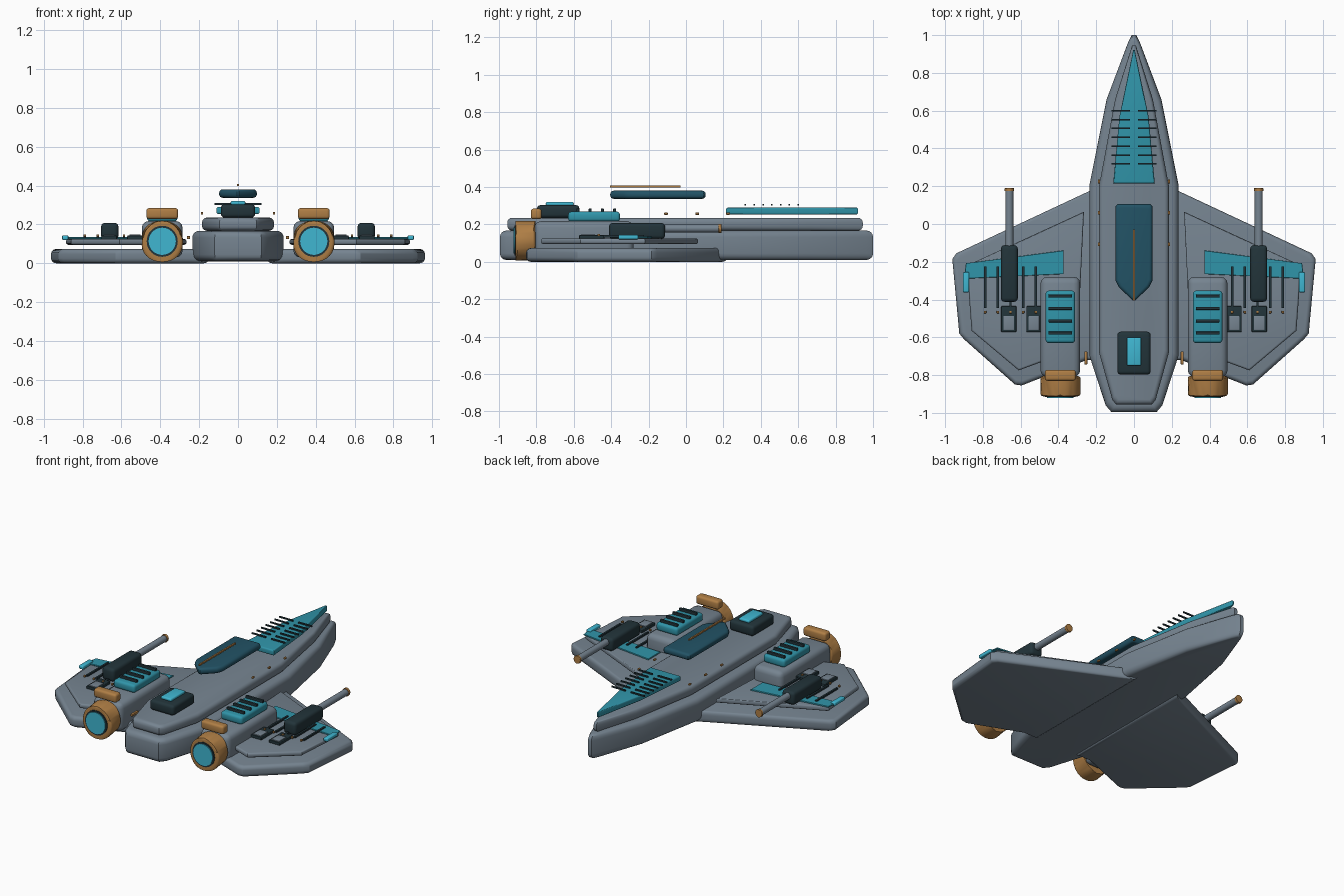
import bpy, bmesh, math
from mathutils import Matrix

cube = bpy.data.objects.get("Cube")
if cube:
    bpy.data.objects.remove(cube)


def material(name, rgb):
    m = bpy.data.materials.new(name)
    m.use_nodes = True
    m.diffuse_color = (*rgb, 1)
    bsdf = next(n for n in m.node_tree.nodes if n.type == 'BSDF_PRINCIPLED')
    bsdf.inputs["Base Color"].default_value = (*rgb, 1)
    return m


GREY = material("hull grey", (.18, .23, .28))
TEAL = material("teal panel", (.03, .3, .4))
GLOW = material("bright teal", (.05, .47, .64))
DARK = material("dark metal", (.016, .034, .042))
GLASS = material("canopy blue", (.016, .085, .13))
GOLD = material("bronze", (.43, .21, .06))


def finish(name, bm, mat):
    bmesh.ops.recalc_face_normals(bm, faces=bm.faces)
    mesh = bpy.data.meshes.new(name)
    bm.to_mesh(mesh)
    bm.free()
    mesh.materials.append(mat)
    mesh.shade_smooth()
    mesh.set_sharp_from_angle(angle=math.radians(32))
    ob = bpy.data.objects.new(name, mesh)
    bpy.context.collection.objects.link(ob)
    return ob


def box(name, x, y, z, mat, r=0.0):
    """Box from (min, max) ranges, with rounded edges."""
    bm = bmesh.new()
    bmesh.ops.create_cube(bm, size=1)
    for v in bm.verts:
        v.co = [lo + (c + .5) * (hi - lo) for c, (lo, hi) in zip(v.co, (x, y, z))]
    if r:
        bmesh.ops.bevel(bm, geom=bm.edges[:], offset=r, segments=3, profile=.5,
                        affect='EDGES', clamp_overlap=True)
    return finish(name, bm, mat)


def slab(name, outline, z0, z1, r, mat, steps=4):
    """Flat outline raised between two heights, with rolled rims."""
    xs, ys = zip(*outline)
    cx, cy = (min(xs) + max(xs)) / 2, (min(ys) + max(ys)) / 2
    hx, hy = max(xs) - cx, max(ys) - cy
    arc = [math.pi / 2 * i / steps for i in range(steps + 1)]
    rims = [(r * (1 - math.sin(a)), z0 + r * (1 - math.cos(a))) for a in arc]
    rims += [(d, z0 + z1 - z) for d, z in reversed(rims)]
    bm = bmesh.new()
    rings = [[bm.verts.new((cx + (x - cx) * (1 - d / hx), cy + (y - cy) * (1 - d / hy), z))
              for x, y in outline] for d, z in rims]
    n = len(outline)
    for a, b in zip(rings, rings[1:]):
        for i in range(n):
            j = (i + 1) % n
            bm.faces.new((a[i], a[j], b[j], b[i]))
    bm.faces.new(rings[0])
    bm.faces.new(rings[-1])
    return finish(name, bm, mat)


def tube(name, x, z, y0, y1, radius, mat, r=0.0, sides=32):
    """Cylinder lying along y."""
    bm = bmesh.new()
    bmesh.ops.create_cone(bm, cap_ends=True, segments=sides, radius1=radius,
                          radius2=radius, depth=y1 - y0)
    bm.transform(Matrix.Translation((x, (y0 + y1) / 2, z)) @ Matrix.Rotation(math.pi / 2, 4, 'X'))
    if r:
        rim = [e for e in bm.edges if abs(e.verts[0].co.y - e.verts[1].co.y) < 1e-4]
        bmesh.ops.bevel(bm, geom=rim, offset=r, segments=3, profile=.5, affect='EDGES')
    return finish(name, bm, mat)


def around(c, half):
    return (c - half, c + half)


def both(half):
    """Closed outline from its right half."""
    return half + [(-x, y) for x, y in reversed(half) if abs(x) > 1e-5]


# Fuselage
slab("lower_hull", both([(.012, 1), (.03, .965), (.145, .66), (.235, .21), (.235, -.7),
                         (.15, -.96), (.12, -.995)]), .01, .167, .035, GREY)
slab("upper_deck", both([(.01, .945), (.1, .66), (.185, .2), (.185, -.68),
                         (.115, -.93), (.095, -.955)]), .167, .235, .025, GREY)

# Nose panel with ribs
slab("nose_panel", both([(.004, .92), (.077, .57), (.11, .215)]), .253, .29, .01, TEAL)
for s in (1, -1):
    for i in range(7):
        box("nose_rib", around(s * .07, .05), around(.318 + i * .047, .004), (.3, .309), DARK)

# Canopy and its spine
slab("canopy", both([(.088, .105), (.097, .095), (.097, -.3), (.08, -.335), (.006, -.405)]),
     .337, .38, .018, GLASS)
box("canopy_spine", around(0, .005), (-.405, -.03), (.397, .407), GOLD)

# Rear dorsal unit
box("dorsal_housing", around(0, .088), (-.797, -.57), (.235, .303), DARK, .018)
box("dorsal_light", around(0, .038), (-.75, -.6), (.3, .32), GLOW, .008)

for s in (1, -1):
    def flip(points):
        return [(s * x, y) for x, y in points]

    # Wing and raised wing panel
    slab("wing", flip([(.15, .22), (.235, .175), (.94, -.155), (.962, -.185), (.925, -.58), (.9, -.61),
                       (.63, -.85), (.595, -.855), (.25, -.72), (.15, -.72)]), 0, .073, .025, GREY)
    slab("wing_panel", flip([(.265, .065), (.885, -.22), (.86, -.565), (.61, -.775),
                             (.3, -.66)]), .095, .125, .012, GREY)
    slab("wing_stripe", flip([(.372, -.14), (.89, -.208), (.9, -.29), (.372, -.265)]),
         .126, .134, .002, TEAL, 1)
    box("wing_tip_light", around(s * .889, .016), (-.362, -.255), (.12, .143), GLOW, .006)

    # Wing conduits with bronze ends
    for i in range(5):
        x = s * (.52 + i * .067)
        box("wing_conduit", around(x, .006), (-.445, -.225), (.131, .142), DARK)
        box("conduit_end", around(x, .006), (-.473, -.46), (.137, .149), GOLD, .002)

    # Wing hatches
    for x in (.53, .663):
        box("hatch_frame", around(s * x, .04), (-.572, -.435), (.122, .142), DARK, .004)
        box("hatch_cover", around(s * x, .029), (-.562, -.487), (.13, .147), GREY, .003)

    # Wing cannon
    box("cannon_body", around(s * .66, .045), (-.412, -.112), (.122, .208), DARK, .02)
    tube("cannon_barrel", s * .66, .178, -.13, .18, .021, GREY)
    tube("cannon_muzzle", s * .66, .178, .174, .19, .025, GOLD, .003)

    # Engine pod, grille and nozzle
    ex = s * .39
    box("engine_pod", around(ex, .105), (-.81, -.28), (.03, .217), GREY, .035)
    box("engine_grille", around(ex, .078), (-.63, -.353), (.215, .268), TEAL, .016)
    for i in range(4):
        box("grille_slat", around(ex, .063), around(-.578 + i * .0655, .008), (.266, .284), DARK, .003)
    tube("nozzle_ring", ex, .113, -.912, -.805, .106, GOLD, .014)
    tube("nozzle_liner", ex, .113, -.917, -.9, .08, DARK)
    tube("nozzle_glow", ex, .113, -.922, -.9, .07, GLOW)
    box("engine_cap", around(ex, .082), (-.83, -.772), (.228, .284), GOLD, .014)

    # Small bronze fittings
    for y in (.225, .06, -.107):
        box("deck_stud", around(s * .185, .006), around(y, .01), (.251, .263), GOLD, .003)
    box("pod_coupling", around(s * .255, .008), (-.743, -.675), (.125, .14), GOLD, .003)
